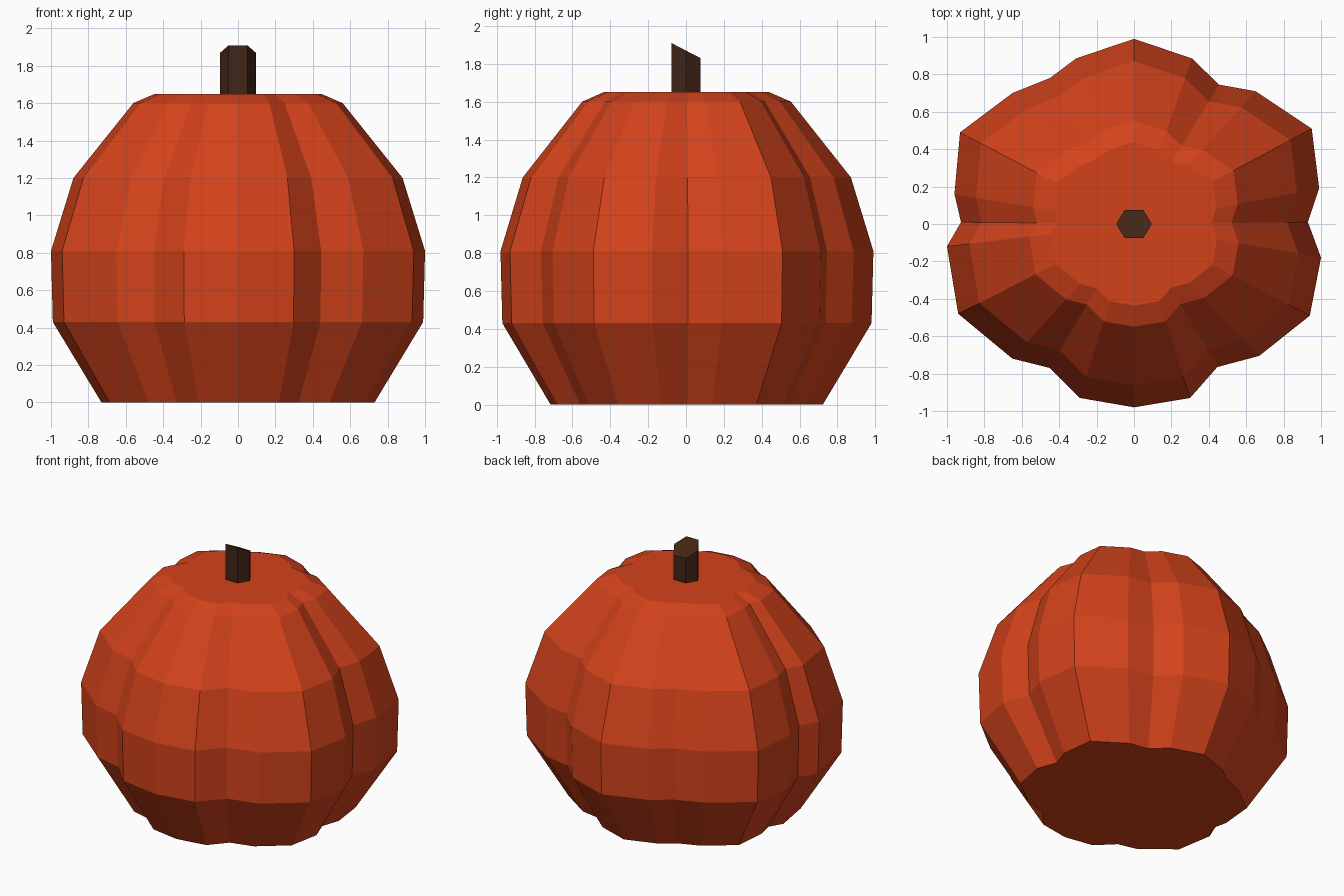
import bpy

if "Cube" in bpy.data.objects:
    bpy.data.objects.remove(bpy.data.objects["Cube"])


def material(name, color):
    m = bpy.data.materials.new(name)
    m.diffuse_color = (*color, 1)
    m.use_nodes = True
    m.node_tree.nodes["Principled BSDF"].inputs["Base Color"].default_value = m.diffuse_color
    return m


def loft(name, rings, mat):
    """Join equal-sized rings of points with quads and cap both ends."""
    n = len(rings[0])
    verts = [p for ring in rings for p in ring]
    faces = [(k * n + i, k * n + (i + 1) % n, (k + 1) * n + (i + 1) % n, (k + 1) * n + i)
             for k in range(len(rings) - 1) for i in range(n)]
    faces.append(tuple(reversed(range(n))))
    faces.append(tuple(range((len(rings) - 1) * n, len(rings) * n)))
    mesh = bpy.data.meshes.new(name)
    mesh.from_pydata(verts, [], faces)
    mesh.materials.append(mat)
    obj = bpy.data.objects.new(name, mesh)
    bpy.context.collection.objects.link(obj)
    return obj


# Body: irregular six-lobed outline, counter-clockwise from the right groove
outline = [(0.93, 0.01), (0.99, 0.19), (0.95, 0.51), (0.65, 0.71), (0.455, 0.745), (0.31, 0.885),
           (0, 0.99), (-0.31, 0.885), (-0.45, 0.78), (-0.65, 0.70), (-0.93, 0.49), (-0.96, 0.16),
           (-0.925, 0.01), (-1.0, -0.12), (-0.94, -0.48), (-0.65, -0.72), (-0.45, -0.77), (-0.29, -0.93),
           (0, -0.98), (0.30, -0.93), (0.445, -0.765), (0.67, -0.705), (0.94, -0.49), (1.0, -0.18)]
# Height and scale of the outline at each level
levels = [(0, 0.73), (0.43, 0.99), (0.81, 1.0), (1.2, 0.88), (1.6, 0.56), (1.65, 0.445)]
loft("pumpkin_body", [[(x * s, y * s, z) for x, y in outline] for z, s in levels],
     material("orange_skin", (0.65, 0.055, 0.011)))

# Stem: hexagonal post with a top that slants down to the back
hexagon = [(0.095, 0), (0.05, 0.076), (-0.05, 0.076), (-0.095, 0), (-0.05, -0.076), (0.05, -0.076)]
loft("stem", [[(x, y, 1.63) for x, y in hexagon],
              [(x, y, 1.87 - 0.52 * y) for x, y in hexagon]],
     material("brown_stem", (0.055, 0.018, 0.008)))
